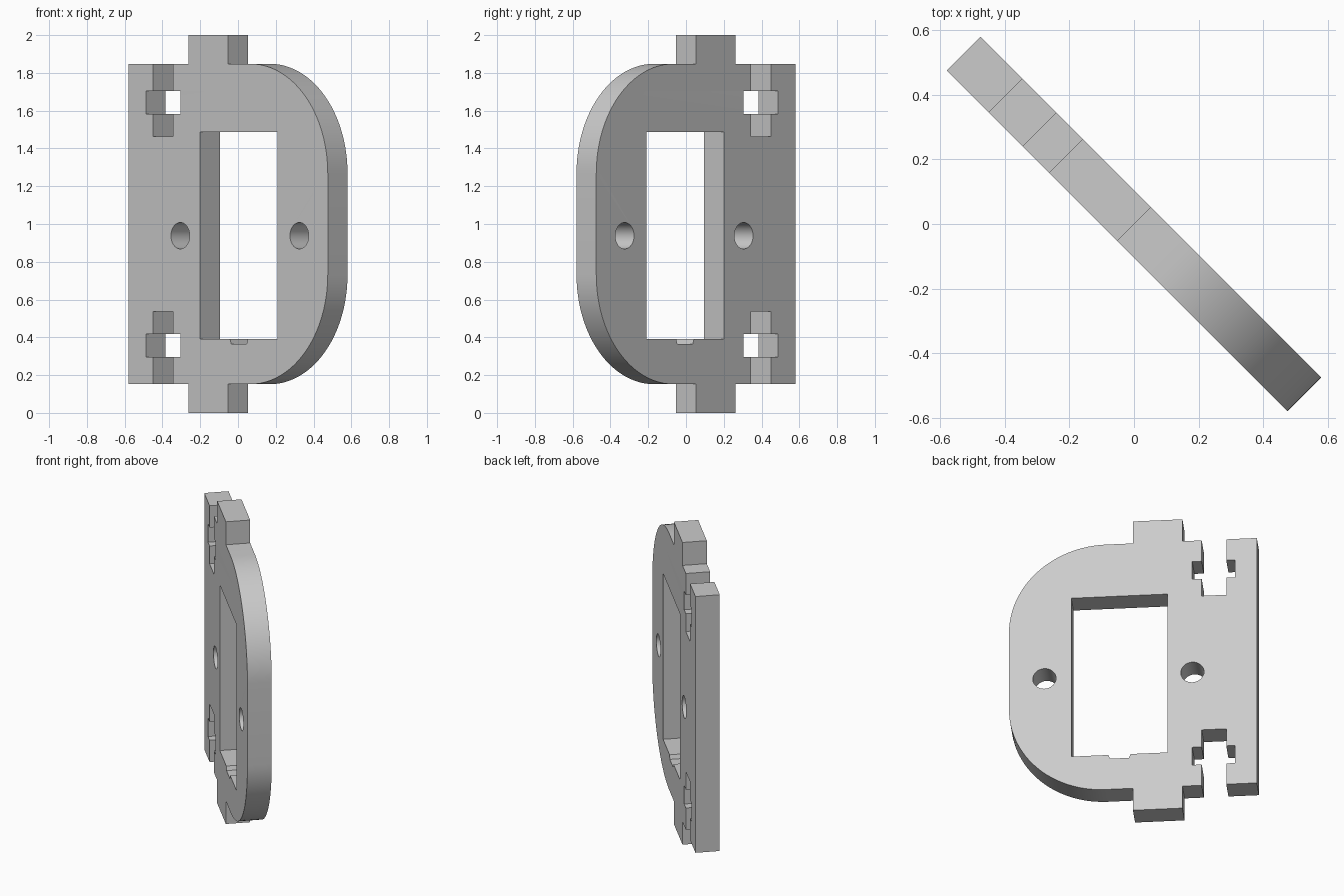
import bpy, bmesh
from math import sin, cos, pi, sqrt
from mathutils import Matrix

cube = bpy.data.objects.get("Cube")
if cube:
    bpy.data.objects.remove(cube)

THICK = 0.148
MID = 1.0            # height of the mirror line
HALF = 0.848         # half height of the body
EDGE = 0.746         # half width of the body
RADIUS = 0.58        # rounded corners

grey = bpy.data.materials.new("plain grey")
grey.use_nodes = True
colour = (0.6, 0.6, 0.6, 1)
grey.diffuse_color = colour
grey.node_tree.nodes["Principled BSDF"].inputs["Base Color"].default_value = colour


def arc(cx, cy, r, start, end, steps):
    angles = [start + (end - start) * i / steps for i in range(steps + 1)]
    return [(cx + r * cos(a), cy + r * sin(a)) for a in angles]


def add_loop(curve, points):
    spline = curve.splines.new("POLY")
    spline.points.add(len(points) - 1)
    for p, (u, v) in zip(spline.points, points):
        p.co = (u, v, 0, 1)
    spline.use_cyclic_u = True


# Upper half of the outline: rounded corner, tab, then T-shaped nut slot
upper = arc(EDGE - RADIUS, HALF - RADIUS, RADIUS, 0, pi / 2, 24)
upper += [(0, HALF), (0, MID), (-0.298, MID), (-0.298, HALF)]
slot_l, slot_r, nut_l, nut_r = -0.562, -0.414, -0.616, -0.357
nut_top, nut_low, slot_low = 0.704, 0.582, 0.464
upper += [(slot_r, HALF), (slot_r, nut_top), (nut_r, nut_top), (nut_r, nut_low),
          (slot_r, nut_low), (slot_r, slot_low), (slot_l, slot_low), (slot_l, nut_low),
          (nut_l, nut_low), (nut_l, nut_top), (slot_l, nut_top), (slot_l, HALF),
          (-EDGE, HALF)]
outline = upper + [(u, -v) for u, v in reversed(upper)]

# Window with a small notch in its sill
win_l, win_r, sill, head = -0.209, 0.371, -0.61, 0.487
window = [(win_l, head), (win_l, sill), (0.014, sill), (0.024, sill - 0.026),
          (0.138, sill - 0.026), (0.148, sill), (win_r, sill), (win_r, head)]

curve = bpy.data.curves.new("plate_profile", "CURVE")
curve.dimensions = "2D"
curve.fill_mode = "BOTH"
curve.extrude = THICK / 2
add_loop(curve, outline)
add_loop(curve, window)
for u in (-0.358, 0.533):                     # screw holes
    add_loop(curve, arc(u, -0.062, 0.07, 0, 2 * pi * 31 / 32, 31))

plate = bpy.data.objects.new("mounting_plate", curve)
bpy.context.collection.objects.link(plate)
bpy.ops.object.select_all(action="DESELECT")
plate.select_set(True)
bpy.context.view_layer.objects.active = plate
bpy.ops.object.convert(target="MESH")
plate = bpy.context.object
mesh = plate.data

# Stand the plate upright, turned diagonally
s = 1 / sqrt(2)
mesh.transform(Matrix(((s, 0, -s, 0), (-s, 0, -s, 0), (0, 1, 0, MID), (0, 0, 0, 1))))
bm = bmesh.new()
bm.from_mesh(mesh)
bmesh.ops.remove_doubles(bm, verts=bm.verts, dist=0.0005)
bmesh.ops.recalc_face_normals(bm, faces=bm.faces)
bm.to_mesh(mesh)
bm.free()
mesh.materials.clear()
mesh.materials.append(grey)
bpy.ops.object.shade_smooth_by_angle(angle=pi / 6)
